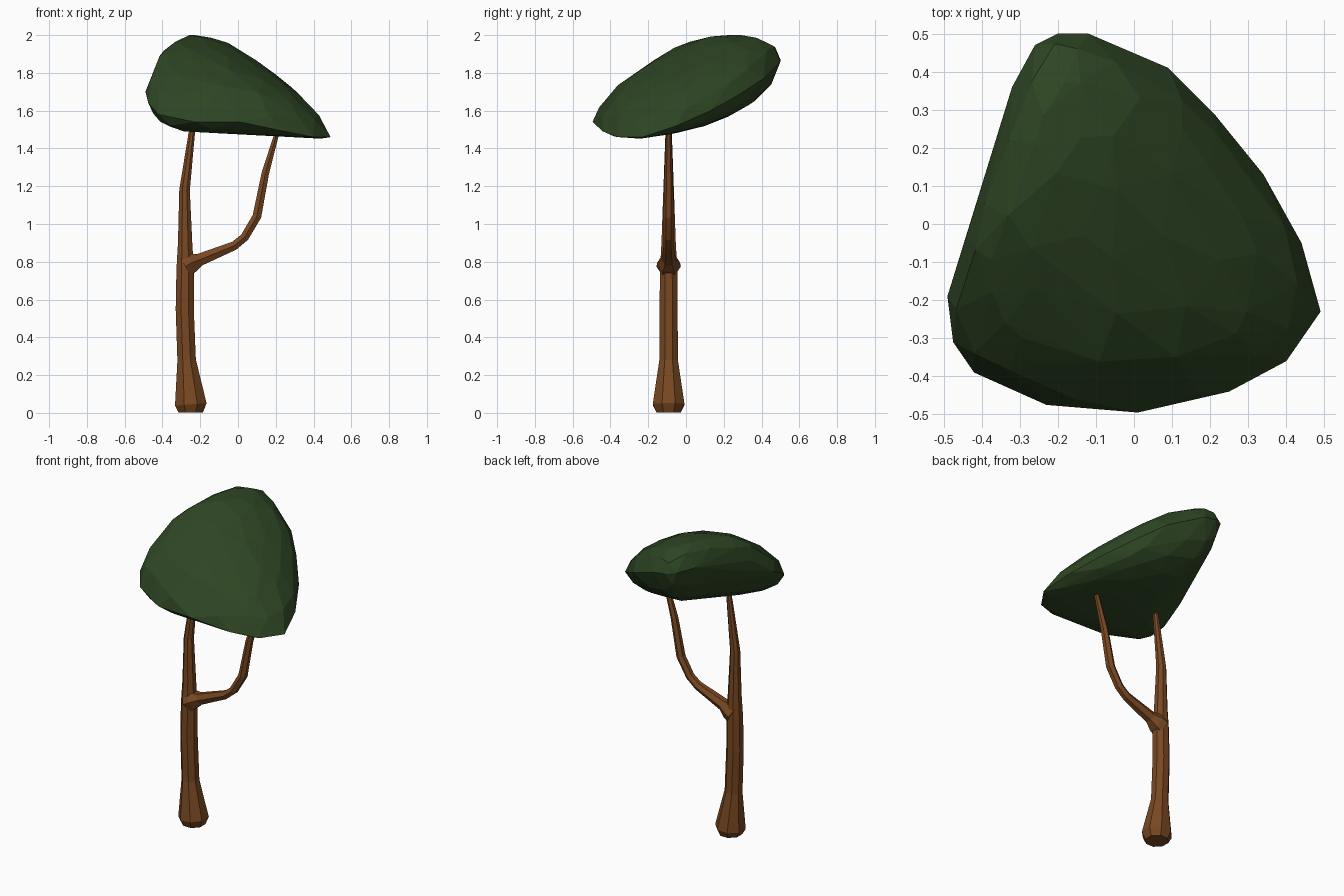
import bpy, bmesh, math, random
from mathutils import Vector

random.seed(4)
cube = bpy.data.objects.get("Cube")
if cube:
    bpy.data.objects.remove(cube)


def material(name, rgb):
    mat = bpy.data.materials.new(name)
    mat.use_nodes = True
    color = (*rgb, 1)
    mat.diffuse_color = color
    mat.node_tree.nodes["Principled BSDF"].inputs["Base Color"].default_value = color
    return mat


def finish(bm, name, mat):
    bmesh.ops.recalc_face_normals(bm, faces=bm.faces)
    mesh = bpy.data.meshes.new(name)
    bm.to_mesh(mesh)
    bm.free()
    mesh.materials.append(mat)
    obj = bpy.data.objects.new(name, mesh)
    bpy.context.collection.objects.link(obj)
    return obj


def limb(name, path, mat, sides=8, y=-0.092):
    """Tapered faceted tube along (x, z, radius) points."""
    bm = bmesh.new()
    points = [Vector((x, y, z)) for x, z, r in path]
    side = Vector((0, 1, 0))
    rings = []
    for i, p in enumerate(points):
        tangent = (points[min(i + 1, len(points) - 1)] - points[max(i - 1, 0)]).normalized()
        across = side.cross(tangent)
        ring = []
        for k in range(sides):
            a = math.tau * (k + 0.5) / sides
            ring.append(bm.verts.new(p + path[i][2] * 1.08 * (across * math.cos(a) + side * math.sin(a))))
        rings.append(ring)
    for low, high in zip(rings, rings[1:]):
        for k in range(sides):
            j = (k + 1) % sides
            bm.faces.new((low[k], low[j], high[j], high[k]))
    bm.faces.new(rings[0])
    bm.faces.new(rings[-1])
    return finish(bm, name, mat)


bark = material("bark brown", (0.19, 0.065, 0.016))
leaf = material("leaf green", (0.027, 0.06, 0.017))

# Trunk with a flared foot, and the curved side branch
limb("trunk", [(-0.25, 0.003, 0.065), (-0.25, 0.045, 0.084), (-0.272, 0.28, 0.049),
               (-0.282, 0.55, 0.048), (-0.28, 0.76, 0.046), (-0.28, 0.9, 0.038),
               (-0.283, 1.18, 0.028), (-0.245, 1.48, 0.017), (-0.235, 1.56, 0.012)], bark)
limb("side_branch", [(-0.28, 0.775, 0.06), (-0.245, 0.795, 0.056), (-0.2, 0.812, 0.035),
                     (-0.02, 0.885, 0.025), (0.035, 0.93, 0.024), (0.1, 1.04, 0.025),
                     (0.145, 1.27, 0.021), (0.2, 1.46, 0.014), (0.22, 1.54, 0.01)], bark, sides=6)

# Canopy rim, then domed rings above and below it
rim = [Vector(p) for p in (
    (-0.12, 0.5, 1.86), (0.09, 0.41, 1.77), (0.21, 0.29, 1.69), (0.34, 0.13, 1.6),
    (0.44, -0.05, 1.52), (0.49, -0.23, 1.46), (0.4, -0.36, 1.46), (0.25, -0.44, 1.49),
    (0.01, -0.495, 1.54), (-0.23, -0.475, 1.54), (-0.42, -0.39, 1.58), (-0.475, -0.31, 1.64),
    (-0.49, -0.19, 1.7), (-0.44, -0.03, 1.82), (-0.39, 0.12, 1.86), (-0.32, 0.36, 1.89),
    (-0.26, 0.47, 1.88), (-0.2, 0.5, 1.87))]
center = Vector((-0.05, 0, 1.68))


def dome_height(p):
    return 0.23 - 0.08 * p.x


def belly_depth(p):
    return -0.165 - 0.15 * (p.y - p.x)


bm = bmesh.new()
for p in rim:
    bm.verts.new(p)
for height in (dome_height, belly_depth):
    for scale, step in ((0.94, 1), (0.76, 1), (0.5, 2), (0.22, 4)):
        for i in range(0, len(rim), step):
            a, b = rim[i], rim[(i + 1) % len(rim)]
            edge = a.lerp(b, random.uniform(0.2, 0.8))
            s = scale + random.uniform(-0.04, 0.03)
            p = center.lerp(edge, s)
            p.z += height(p) * math.sqrt(1 - s * s)
            bm.verts.new(p)
bmesh.ops.convex_hull(bm, input=bm.verts)
loose = [v for v in bm.verts if not v.link_faces]
bmesh.ops.delete(bm, geom=loose, context="VERTS")
finish(bm, "canopy", leaf)
